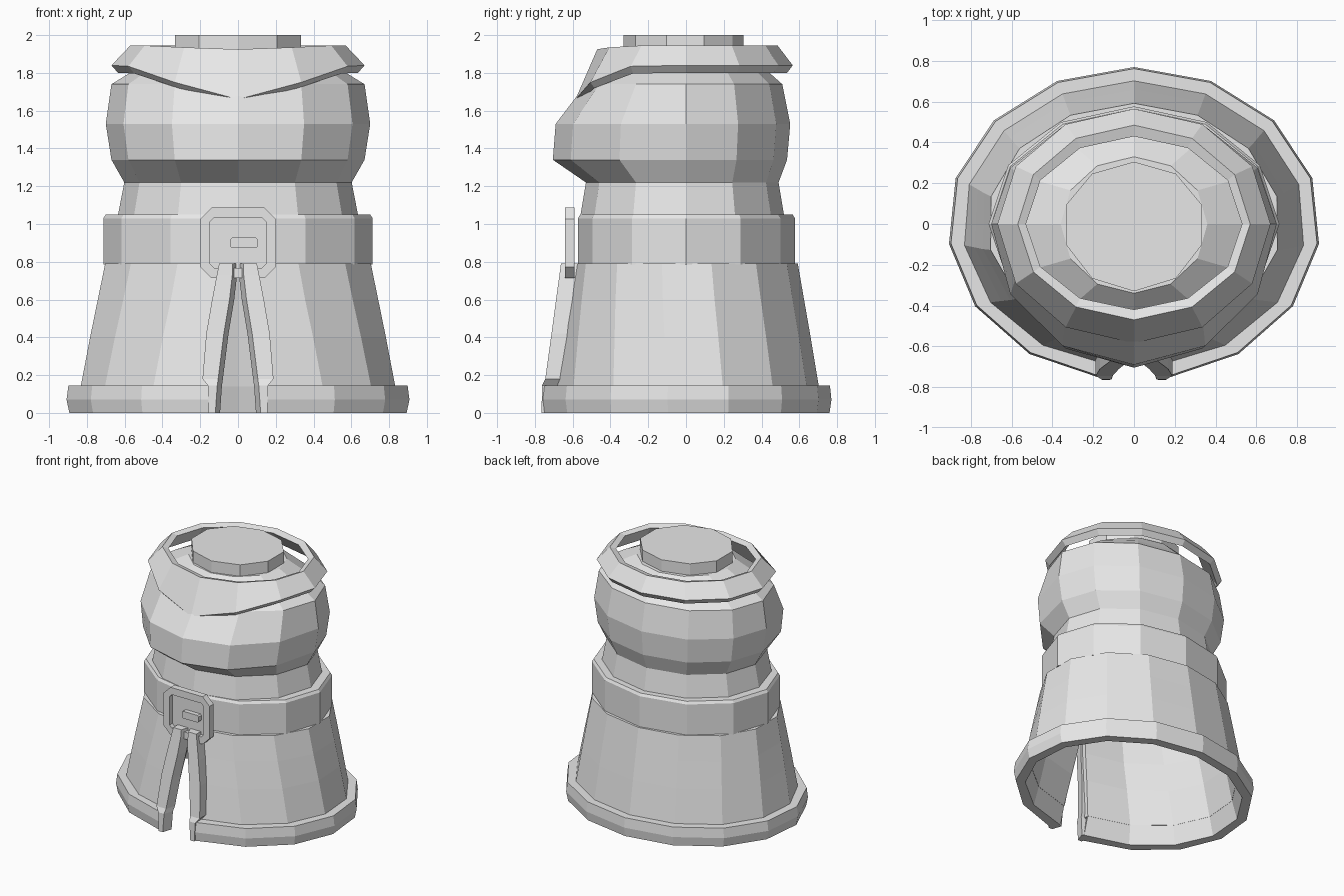
import bpy, bmesh
from math import sin, cos, pi, asin

cube = bpy.data.objects.get("Cube")
if cube:
    bpy.data.objects.remove(cube, do_unlink=True)

grey = bpy.data.materials.new("plain_grey")
grey.use_nodes = True
grey.diffuse_color = (0.8, 0.8, 0.8, 1)
grey.node_tree.nodes["Principled BSDF"].inputs["Base Color"].default_value = (0.8, 0.8, 0.8, 1)


def loft(name, loops, closed=True, tube=False, caps=False):
    """Bridge point loops; closed joins each loop, tube joins last loop to first."""
    bm = bmesh.new()
    rows = [[bm.verts.new(p) for p in loop] for loop in loops]
    n, m = len(rows[0]), len(rows)
    for i in range(m if tube else m - 1):
        a, b = rows[i], rows[(i + 1) % m]
        for j in range(n if closed else n - 1):
            k = (j + 1) % n
            bm.faces.new((a[j], a[k], b[k], b[j]))
    if caps and closed:
        bm.faces.new(rows[0])
        bm.faces.new(rows[-1])
    elif caps:
        bm.faces.new([r[0] for r in rows])
        bm.faces.new([r[-1] for r in rows])
    bmesh.ops.recalc_face_normals(bm, faces=bm.faces)
    mesh = bpy.data.meshes.new(name)
    bm.to_mesh(mesh)
    bm.free()
    mesh.materials.append(grey)
    obj = bpy.data.objects.new(name, mesh)
    bpy.context.collection.objects.link(obj)
    return obj


def ring(z, rx, back, front, n=12, drop=(0, 0, 0)):
    """Ring with its own front and back depth; drop lowers the points near the front."""
    pts = []
    for i in range(n):
        a = 2 * pi * i / n
        c = cos(a)
        steps = abs(i - n // 2)
        dz = drop[steps] if steps < len(drop) else 0
        pts.append((rx * sin(a), c * (back if c > 0 else front), z - dz))
    return pts


def open_ring(z, rx, ry, gap):
    """Ring left open at the front by gap on each side of the centre."""
    end = pi - asin(gap / rx)
    return [(rx * sin(end * i / 7), ry * cos(end * i / 7), z) for i in range(-7, 8)]


def octagon(hx, hz, cut, y, zc):
    quarter = [(hx, hz - cut), (hx - cut, hz)]
    pts = quarter + [(-x, z) for x, z in quarter[::-1]]
    pts += [(-x, -z) for x, z in pts]
    return [(x, y, zc + z) for x, z in pts]


# Torso, chest and shoulders
loft("torso", [ring(*r) for r in (
    (0.79, 0.64, 0.52, 0.53), (1.04, 0.637, 0.52, 0.56), (1.22, 0.602, 0.49, 0.53),
    (1.34, 0.67, 0.535, 0.705), (1.53, 0.70, 0.552, 0.69), (1.74, 0.67, 0.51, 0.53),
    (1.82, 0.54, 0.42, 0.43), (1.91, 0.36, 0.33, 0.34))], caps=True)

# Neck
loft("neck", [ring(z, 0.35, 0.305, 0.33, n=10) for z in (1.85, 2.0)], caps=True)

# Floating collar that dips to the front
loft("collar", [
    ring(1.945, 0.57, 0.485, 0.47, drop=(0.02, 0.01, 0)),
    ring(1.84, 0.67, 0.565, 0.585, drop=(0.18, 0.09, 0.005)),
    ring(1.80, 0.635, 0.535, 0.56, drop=(0.155, 0.08, 0.003)),
    ring(1.93, 0.53, 0.43, 0.42, drop=(0.02, 0.01, 0))], tube=True)

# Belt
loft("belt", [ring(*r) for r in (
    (0.785, 0.713, 0.577, 0.572), (1.03, 0.713, 0.577, 0.572), (1.05, 0.70, 0.565, 0.56),
    (1.05, 0.62, 0.50, 0.53), (0.785, 0.62, 0.50, 0.51))], tube=True)

# Skirt with a front slit
loft("skirt", [open_ring(*r) for r in (
    (0.79, 0.72, 0.592, 0.01), (0.6, 0.757, 0.625, 0.035), (0.4, 0.795, 0.66, 0.07),
    (0.14, 0.842, 0.703, 0.11), (0.14, 0.79, 0.65, 0.11), (0.4, 0.745, 0.61, 0.07),
    (0.6, 0.71, 0.58, 0.035), (0.79, 0.67, 0.545, 0.01))],
    closed=False, tube=True, caps=True)

# Hem
loft("hem", [open_ring(*r) for r in (
    (0, 0.90, 0.76, 0.155), (0.07, 0.915, 0.77, 0.155), (0.145, 0.905, 0.762, 0.155),
    (0.145, 0.79, 0.65, 0.11), (0, 0.83, 0.69, 0.11))],
    closed=False, tube=True, caps=True)

# Trim on both edges of the slit: height, inner x, outer x, front y
trim = ((0, 0.12, 0.155, -0.765), (0.145, 0.11, 0.16, -0.762), (0.18, 0.105, 0.188, -0.745),
        (0.42, 0.075, 0.168, -0.712), (0.6, 0.045, 0.137, -0.688),
        (0.73, 0.03, 0.112, -0.67), (0.79, 0.03, 0.10, -0.662))
for side, name in ((1, "left_trim"), (-1, "right_trim")):
    loft(name, [[(side * xi, y, z), (side * xo, y, z), (side * xo, y + 0.09, z),
                 (side * max(xi - 0.025, 0.003), y + 0.075, z)]
                for z, xi, xo, y in trim], caps=True)

# Buckle frame, back plate and tongue
loft("buckle_frame", [octagon(h, v, c, y, 0.9) for h, v, c, y in (
    (0.2, 0.187, 0.06, -0.64), (0.147, 0.132, 0.02, -0.64),
    (0.147, 0.132, 0.02, -0.59), (0.2, 0.187, 0.06, -0.59))], tube=True)
loft("buckle_plate", [octagon(0.15, 0.135, 0.02, y, 0.9) for y in (-0.605, -0.59)], caps=True)
tongue = loft("buckle_tongue",
              [octagon(0.073, 0.028, 0.01, y, 0.9) for y in (-0.64, -0.60)], caps=True)
tongue.location.x = 0.032
